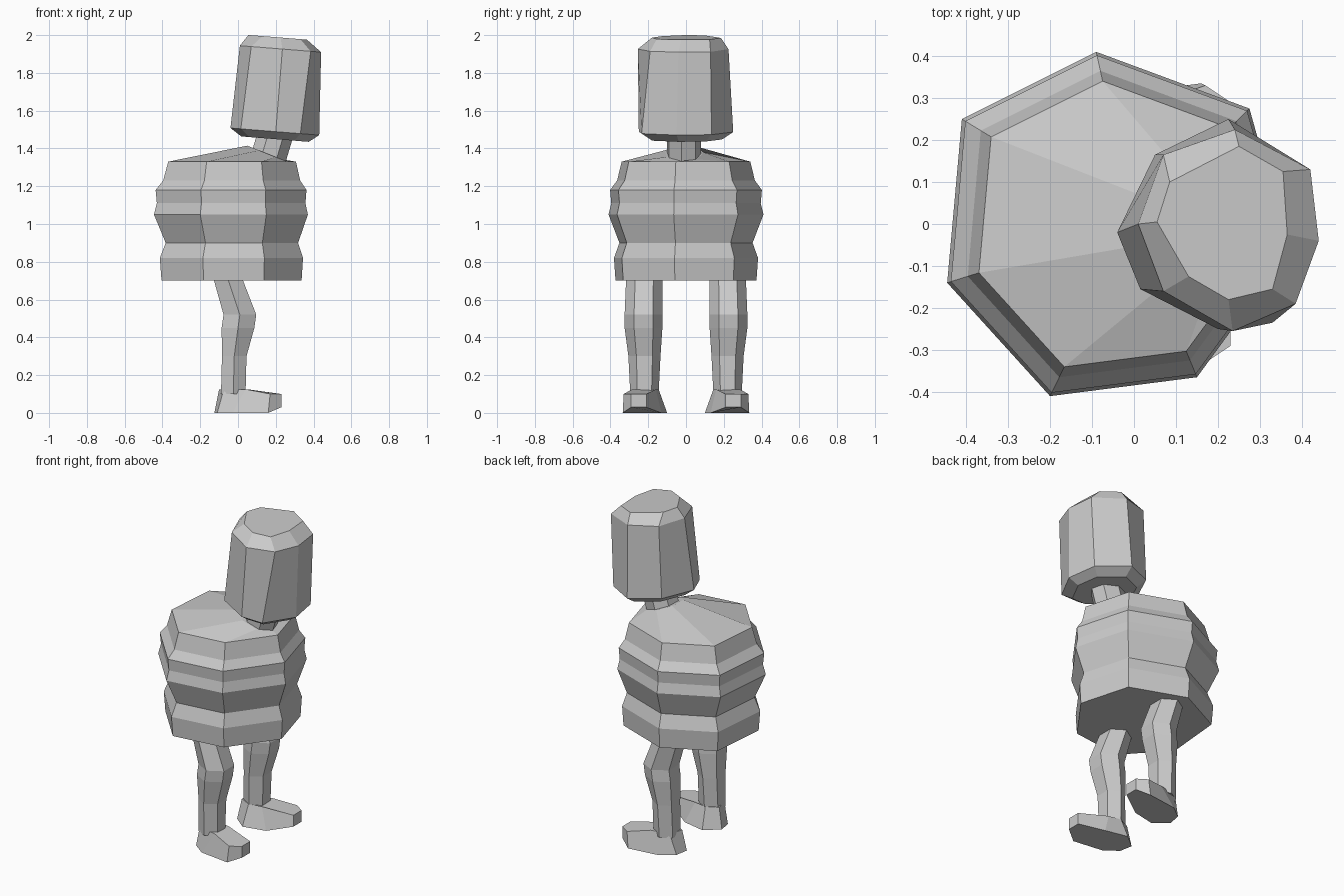
import bpy, bmesh
from math import cos, sin, pi

cube = bpy.data.objects.get("Cube")
if cube:
    bpy.data.objects.remove(cube, do_unlink=True)

grey = bpy.data.materials.new("plain grey")
grey.use_nodes = True
grey.diffuse_color = (0.6, 0.6, 0.6, 1)
grey.node_tree.nodes["Principled BSDF"].inputs["Base Color"].default_value = (0.6, 0.6, 0.6, 1)


def loft(name, rings):
    """Skin equal-sized rings of points and cap both ends."""
    bm = bmesh.new()
    loops = [[bm.verts.new(p) for p in ring] for ring in rings]
    n = len(loops[0])
    for a, b in zip(loops, loops[1:]):
        for i in range(n):
            j = (i + 1) % n
            bm.faces.new((a[i], a[j], b[j], b[i]))
    bm.faces.new(loops[0][::-1])
    bm.faces.new(loops[-1])
    bmesh.ops.recalc_face_normals(bm, faces=bm.faces)
    mesh = bpy.data.meshes.new(name)
    bm.to_mesh(mesh)
    bm.free()
    mesh.materials.append(grey)
    obj = bpy.data.objects.new(name, mesh)
    bpy.context.collection.objects.link(obj)
    return obj


def scaled(outline, s, z, cx=0.0, cy=0.0, slope=0.0):
    """Outline scaled and moved, tilted along x by slope."""
    return [(cx + x * s, cy + y * s, z + slope * x * s) for x, y in outline]


# Torso: irregular seven-sided bands, closing in a tilted collar
torso = [(-0.09, 0.41), (-0.41, 0.25), (-0.445, -0.14), (-0.2, -0.41),
         (0.15, -0.365), (0.37, -0.065), (0.275, 0.275)]
bands = [(0.7, 0.91), (0.82, 0.93), (0.9, 0.86), (1.05, 1.0),
         (1.11, 0.965), (1.18, 0.98), (1.23, 0.89), (1.33, 0.83)]
collar = scaled(torso, 0.25, 1.37, 0.16, -0.01, -0.4)
loft("torso", [scaled(torso, s, z) for z, s in bands] + [collar])

# Neck: leaning post
loft("neck", [scaled(torso, 0.22, z, x, -0.01, -0.3)
              for x, z in ((0.17, 1.35), (0.215, 1.5))])

# Head: eight-sided block, slightly twisted, with bevelled ends
crown = [(0.055, 0.005), (0.085, 0.1), (0.25, 0.185), (0.355, 0.125),
         (0.365, -0.025), (0.33, -0.155), (0.225, -0.18), (0.13, -0.125)]
brow = [(0.01, 0.0), (0.07, 0.165), (0.24, 0.225), (0.42, 0.13),
        (0.44, -0.04), (0.385, -0.19), (0.235, -0.255), (0.07, -0.16)]
jaw = [(-0.04, -0.02), (0.05, 0.165), (0.225, 0.25), (0.4, 0.135),
       (0.43, -0.05), (0.33, -0.235), (0.2, -0.25), (0.015, -0.155)]
chin = [(0.2 + (x - 0.2) * 0.76, y * 0.76) for x, y in jaw]
loft("head", [scaled(o, 1, z, slope=-0.08) for o, z in
              ((chin, 1.465), (jaw, 1.505), (brow, 1.945), (crown, 2.005))])


# Legs: six-sided, bent at the knee; rings are (z, x, y, half depth, half width)
leg = [(0.76, -0.07, 0.22, 0.085, 0.095), (0.52, 0.01, 0.225, 0.1, 0.1),
       (0.45, 0.0, 0.225, 0.1, 0.1), (0.3, -0.02, 0.22, 0.075, 0.085),
       (0.1, -0.025, 0.22, 0.075, 0.075)]
# Feet: toes splayed outward; outlines of the sole and the instep
sole = [(-0.125, 0.17), (-0.04, 0.1), (0.1, 0.13), (0.23, 0.21),
        (0.23, 0.29), (0.16, 0.335), (-0.03, 0.31), (-0.11, 0.25)]
instep = [(-0.1, 0.18), (-0.03, 0.145), (0.05, 0.16), (0.23, 0.21),
          (0.23, 0.29), (0.17, 0.33), (0.04, 0.285), (-0.075, 0.265)]

for side, word in ((1, "left"), (-1, "right")):
    loft(word + "_leg", [[(x + d * cos(a), side * (y + w * sin(a)), z)
                          for a in (pi / 6 + pi * k / 3 for k in range(6))]
                         for z, x, y, d, w in leg])
    loft(word + "_foot", [
        [(x, side * y, 0.03 if x > 0.2 else 0.0) for x, y in sole],
        [(x, side * y, 0.1 if x > 0.1 else 0.125) for x, y in instep]])
